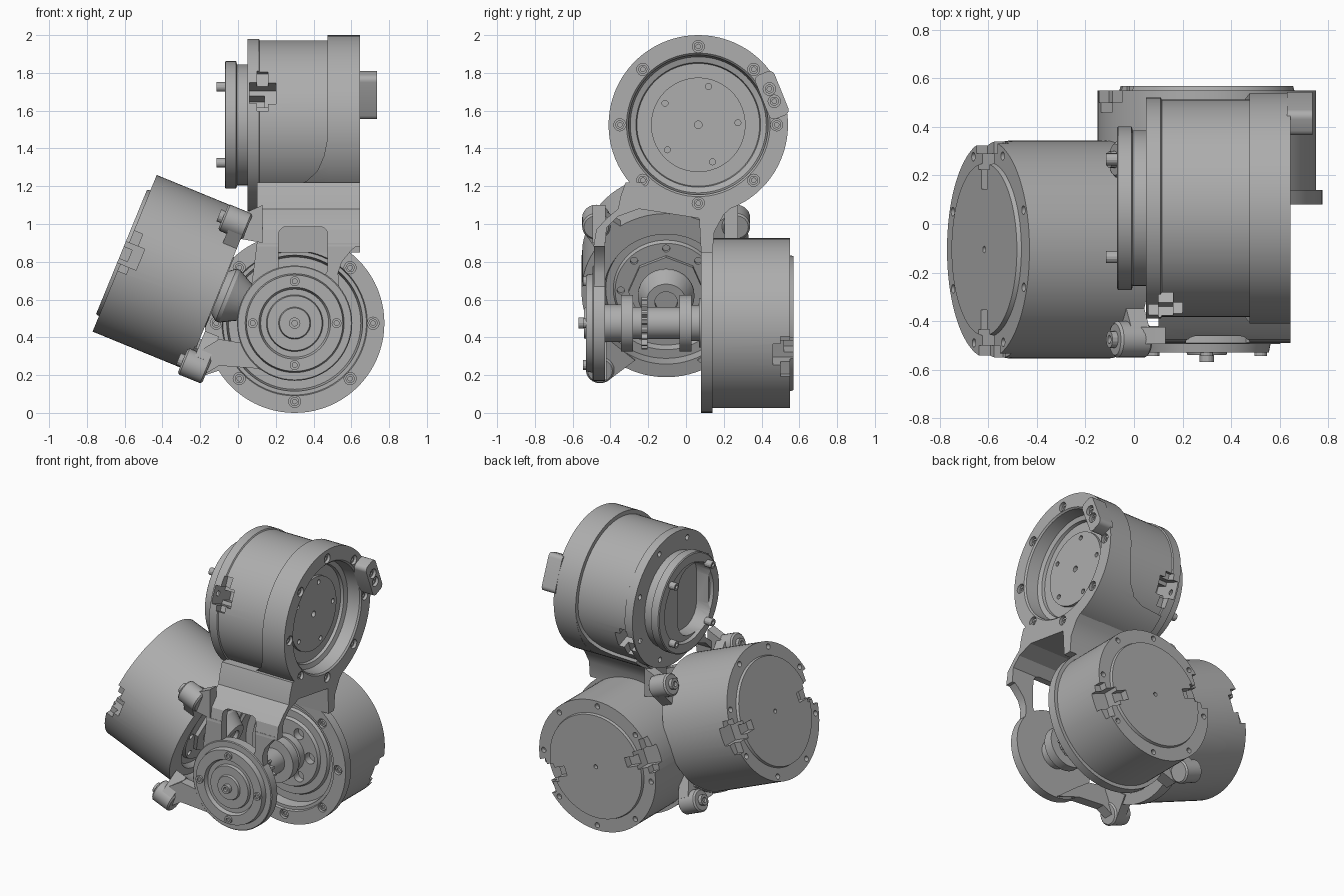
import bpy, bmesh
from math import pi, sin, cos, radians
from mathutils import Matrix, Vector

cube = bpy.data.objects.get("Cube")
if cube:
    bpy.data.objects.remove(cube)

GREY = (0.42, 0.42, 0.42, 1)
metal = bpy.data.materials.new("machined_grey")
metal.use_nodes = True
metal.diffuse_color = GREY
metal.node_tree.nodes["Principled BSDF"].inputs["Base Color"].default_value = GREY


def frame(origin, x, z):
    x, z = Vector(x).normalized(), Vector(z).normalized()
    m = Matrix((x, z.cross(x), z)).transposed().to_4x4()
    m.translation = origin
    return m


SIDE = frame((0, 0, 0), (0, 1, 0), (1, 0, 0))     # draws y,z and extrudes +x
FRONT = frame((0, 0, 0), (1, 0, 0), (0, -1, 0))   # draws x,z and extrudes -y
UPPER = frame((0.05, 0.065, 1.525), (0, 1, 0), (1, 0, 0))
LOWER = frame((0.3, 0.55, 0.475), (1, 0, 0), (0, -1, 0))
TILTED = frame((-0.6, -0.105, 0.845), (0, 1, 0), (0.925, 0, -0.379))


def finish(name, bm, mat):
    bmesh.ops.recalc_face_normals(bm, faces=bm.faces)
    me = bpy.data.meshes.new(name)
    bm.to_mesh(me)
    bm.free()
    me.transform(mat)
    me.materials.append(metal)
    ob = bpy.data.objects.new(name, me)
    bpy.context.scene.collection.objects.link(ob)
    smooth(me)
    return ob


def smooth(me):
    for p in me.polygons:
        p.use_smooth = True
    me.set_sharp_from_angle(angle=radians(25))


def lathe(name, mat, profile, steps=64):
    bm = bmesh.new()
    vs = [bm.verts.new((r, 0, z)) for r, z in profile]
    es = [bm.edges.new(pair) for pair in zip(vs, vs[1:])]
    bmesh.ops.spin(bm, geom=vs + es, cent=(0, 0, 0), axis=(0, 0, 1),
                   angle=2 * pi, steps=steps)
    bmesh.ops.remove_doubles(bm, verts=bm.verts, dist=1e-4)
    return finish(name, bm, mat)


def prism(name, mat, pts, a, b):
    bm = bmesh.new()
    f = bm.faces.new([bm.verts.new((x, y, a)) for x, y in pts])
    ext = bmesh.ops.extrude_face_region(bm, geom=[f])["geom"]
    bmesh.ops.translate(bm, vec=(0, 0, b - a),
                        verts=[v for v in ext if isinstance(v, bmesh.types.BMVert)])
    return finish(name, bm, mat)


def rect(x0, x1, y0, y1):
    return [(x0, y0), (x1, y0), (x1, y1), (x0, y1)]


def disc(r, n=16):
    return [(r * cos(2 * pi * i / n), r * sin(2 * pi * i / n)) for i in range(n)]


def pill(w, h, cx, cy, r):
    pts = []
    for k, (sx, sy) in enumerate([(1, 1), (-1, 1), (-1, -1), (1, -1)]):
        for i in range(6):
            a = (k + i / 5) * pi / 2
            pts.append((cx + sx * (w - r) + r * cos(a), cy + sy * (h - r) + r * sin(a)))
    return pts


def cut(ob, cutters, operation="DIFFERENCE"):
    for c in cutters:
        c.hide_render = True
        m = ob.modifiers.new("cut", "BOOLEAN")
        m.operation, m.solver, m.object = operation, "EXACT", c
    bpy.context.view_layer.update()
    dg = bpy.context.evaluated_depsgraph_get()
    me = bpy.data.meshes.new_from_object(ob.evaluated_get(dg))
    ob.modifiers.clear()
    ob.data = me
    for c in cutters:
        bpy.data.objects.remove(c)
    smooth(me)


def turn(mat, degrees, r=0, z=0):
    return mat @ Matrix.Rotation(radians(degrees), 4, "Z") @ Matrix.Translation((r, 0, z))


def screws(name, mat, n, r, z, size=0.024, height=0.012, start=0):
    s = size * 0.5
    for i in range(n):
        lathe(name, turn(mat, start + i * 360 / n, r, z),
              [(0, -0.01), (size, -0.01), (size, height), (s, height),
               (s, height * 0.3), (0, height * 0.3)], 14)


def holes(mat, n, r, size, a, b, start=0):
    return [prism("hole", turn(mat, start + i * 360 / n, r), disc(size), a, b)
            for i in range(n)]


def notches(mat, angle, z):
    out = []
    for a in (angle, angle + 180):
        m = turn(mat, a, 0, z)
        out.append(prism("notch", m, rect(0.395, 0.6, -0.13, 0.1), -0.01, 0.05))
        out.append(prism("notch", m, rect(0.33, 0.6, -0.06, 0.06), -0.05, 0.09))
        out.append(prism("notch", m, rect(0.25, 0.5, -0.03, 0.035), -0.05, 0.03))
    return out


# Back cover with a centre hole, shared by the two lower housings
COVER = [(0, 0.01), (0.014, 0.01), (0.014, -0.018), (0.2, -0.018), (0.355, -0.018), (0.36, 0)]

# Upper actuator: housing, recessed flange and rotor
upper = lathe("upper_housing", UPPER, [
    (0, 0), (0.455, 0), (0.455, 0.06), (0.447, 0.065), (0.447, 0.425), (0.475, 0.425),
    (0.475, 0.595), (0.38, 0.595), (0.37, 0.585), (0.36, 0.5), (0.33, 0.49), (0.325, 0.47),
    (0.25, 0.47), (0.25, 0.49), (0.02, 0.49), (0.02, 0.46), (0, 0.46)], 80)
cut(upper, notches(UPPER, 158, 0.06) + holes(UPPER, 5, 0.21, 0.016, 0.46, 0.6, 75)
    + holes(UPPER, 8, 0.4, 0.018, -0.1, 0.03, 22) + holes(UPPER, 8, 0.415, 0.032, 0.56, 0.7))
screws("upper_flange_screw", UPPER, 8, 0.415, 0.568)
rotor = lathe("upper_rotor", UPPER, [
    (0, 0.01), (0.32, 0.01), (0.32, -0.055), (0.337, -0.06), (0.337, -0.115),
    (0.33, -0.12), (0.27, -0.12), (0.26, -0.1), (0, -0.1)])
cut(rotor, [prism("rotor_opening", UPPER, pill(0.17, 0.24, -0.07, 0, 0.14), -0.2, -0.01)])
screws("rotor_screw", UPPER @ Matrix.Rotation(pi, 4, "X"), 4, 0.285, 0.12, 0.025, 0.045, 45)

# Cable connector on the flange
conn = turn(UPPER, 22, 0.42)
sockets = [conn @ Matrix.Translation((0, s * 0.035, 0)) for s in (-1, 1)]
body = prism("connector", conn, pill(0.055, 0.125, 0, 0, 0.03), 0.58, 0.685)
cut(body, [prism("socket", m, disc(0.033), 0.65, 0.75) for m in sockets])
for m in sockets:
    screws("connector_screw", m, 1, 0, 0.658, 0.024)

# Lower actuator, facing the front
lower = lathe("lower_housing", LOWER, COVER + [
    (0.45, 0), (0.45, 0.41), (0.475, 0.41),
    (0.475, 0.47), (0.385, 0.47), (0.38, 0.455), (0.36, 0.455), (0.35, 0.39), (0.3, 0.39),
    (0.29, 0.41), (0.24, 0.41), (0.23, 0.43), (0, 0.43)], 80)
cut(lower, notches(LOWER, -22, 0) + holes(LOWER, 6, 0.17, 0.038, 0.38, 0.5)
    + holes(LOWER, 8, 0.415, 0.018, -0.1, 0.03) + holes(LOWER, 8, 0.415, 0.032, 0.44, 0.6))
screws("lower_flange_screw", LOWER, 8, 0.415, 0.448)

# Tilted actuator with octagonal output hub
tilted = lathe("tilted_housing", TILTED, COVER + [
    (0.448, 0), (0.448, 0.54), (0.33, 0.54), (0.32, 0.5), (0.28, 0.5), (0.27, 0.52),
    (0, 0.52)], 80)
cut(tilted, notches(TILTED, 0, 0) + holes(TILTED, 8, 0.415, 0.018, -0.1, 0.03, 22)
    + holes(TILTED, 8, 0.24, 0.02, 0.5, 0.6))
lathe("tilted_output_hub", TILTED, [(0, 0.5), (0.2, 0.5), (0.2, 0.545), (0, 0.545)], 8)
lathe("tilted_output_gear", TILTED, [
    (0, 0.53), (0.11, 0.53), (0.15, 0.58), (0.15, 0.6), (0.105, 0.685), (0.06, 0.685),
    (0.06, 0.66), (0, 0.66)], 28)

# Four mounting ears around the tilted actuator, and the rim joining the lower two
for x, y, z in ((0.37, 0.375, 0), (-0.37, 0.375, 0), (0.35, -0.41, 0.09), (-0.35, -0.41, 0.09)):
    ear = TILTED @ Matrix.Translation((x, y, z))
    lathe("mounting_ear", ear, [(0, 0.41), (0.065, 0.41), (0.075, 0.42), (0.075, 0.54),
                               (0.065, 0.55), (0, 0.55)], 24)
    screws("ear_screw", ear @ Matrix.Rotation(pi, 4, "X"), 1, 0, -0.41, 0.035, 0.025)
    c = Vector((x, y))
    side = Vector((-y, x)).normalized() * 0.075
    pts = [tuple(p) for p in (c + side, c - side, c * 0.7 - side * 1.4, c * 0.7 + side * 1.4)]
    prism("ear_web", TILTED, pts, 0.46 + z, 0.54 + z)
arc = [radians(225 + 5 * i) for i in range(19)]
prism("lower_rim", TILTED, [(0.455 * cos(a), 0.455 * sin(a)) for a in arc]
      + [(0.38 * cos(a), 0.38 * sin(a)) for a in reversed(arc)], 0.53, 0.62)

# Bracket neck: an arch under the upper actuator
neck = prism("bracket_neck", SIDE, [
    (-0.32, 1.22), (-0.345, 1.15), (-0.36, 1.08), (-0.42, 1.03), (-0.475, 0.97),
    (-0.49, 0.88), (-0.43, 0.88), (-0.42, 0.98), (-0.36, 1.04), (-0.25, 1.08), (0.07, 1.03),
    (0.08, 0.85), (0.14, 0.85), (0.15, 0.96), (0.2, 1.05), (0.29, 1.13), (0.32, 1.22)],
    0.1, 0.645)
window = pill(0.13, 0.13, 0.345, 0.855, 0.04)
cut(neck, [prism("window", FRONT, window, 0.35, 0.6),
           prism("bore", UPPER, disc(0.43, 64), -0.1, 0.7)]
    + holes(UPPER, 1, 0.415, 0.032, 0.56, 0.7, -90))

# Curved gusset wrapping the underside of the upper housing
gusset = lathe("housing_gusset", UPPER, [(0.44, 0.05), (0.474, 0.05), (0.474, 0.43),
                                        (0.44, 0.43), (0.44, 0.05)], 80)
cut(gusset, [prism("gusset_shape", FRONT, [
    (0.11, 0.95), (0.485, 0.95), (0.485, 1.53), (0.473, 1.45), (0.455, 1.36),
    (0.42, 1.28), (0.36, 1.225), (0.28, 1.2), (0.11, 1.19)], -0.7, 0.7)], "INTERSECT")
for y in (-0.46, 0.24):
    prism("ear_bridge", FRONT, [(-0.04, 1.01), (0.04, 1.06), (0.13, 1.1), (0.13, 0.9),
                               (0.02, 0.92)], -y - 0.035, -y + 0.035)

# Front arm with its window, lower struts and bearing plate
arm = prism("front_arm", FRONT, [(0.1, 0.9), (0.645, 0.9), (0.6, 0.86), (0.55, 0.8),
                                (0.53, 0.74), (0.54, 0.6), (0.06, 0.6), (0.08, 0.74)],
            0.43, 0.488)
cut(arm, [prism("window", FRONT, window, 0.35, 0.6)])
strut = [(-0.2, 0.19), (-0.27, 0.25), (-0.2, 0.33), (-0.1, 0.39), (0.02, 0.37),
         (0.12, 0.3), (0.28, 0.175), (0.1, 0.235), (-0.1, 0.25)]
prism("front_strut", FRONT, strut, 0.42, 0.488)
prism("rear_strut", FRONT, strut[:6], -0.17, -0.085)
PLATE = frame((0.3, -0.43, 0.475), (1, 0, 0), (0, -1, 0))
lathe("bearing_plate", PLATE, [
    (0, 0), (0.305, 0), (0.305, 0.06), (0.3, 0.065), (0.262, 0.065), (0.255, 0.1),
    (0.19, 0.1), (0.18, 0.075), (0.15, 0.075), (0.145, 0.095), (0.085, 0.095),
    (0.08, 0.11), (0, 0.11)])
screws("bearing_screw", PLATE, 4, 0.222, 0.1, 0.026, 0.014)
screws("axle_screw", PLATE, 1, 0, 0.11, 0.03, 0.028)

# Cross shaft with collars and ring gear
SHAFT = frame((0.3, 0.13, 0.475), (1, 0, 0), (0, -1, 0))
lathe("cross_shaft", SHAFT, [
    (0, 0), (0.13, 0), (0.13, 0.06), (0.095, 0.06), (0.095, 0.1), (0.15, 0.1), (0.15, 0.165),
    (0.085, 0.165), (0.085, 0.41), (0.15, 0.41), (0.15, 0.475), (0.1, 0.475), (0.1, 0.57),
    (0, 0.57)], 48)
teeth = [((0.14 if i % 4 < 2 else 0.115) * cos(i * pi / 36),
          (0.14 if i % 4 < 2 else 0.115) * sin(i * pi / 36)) for i in range(72)]
prism("ring_gear", SHAFT, teeth, 0.335, 0.365)
